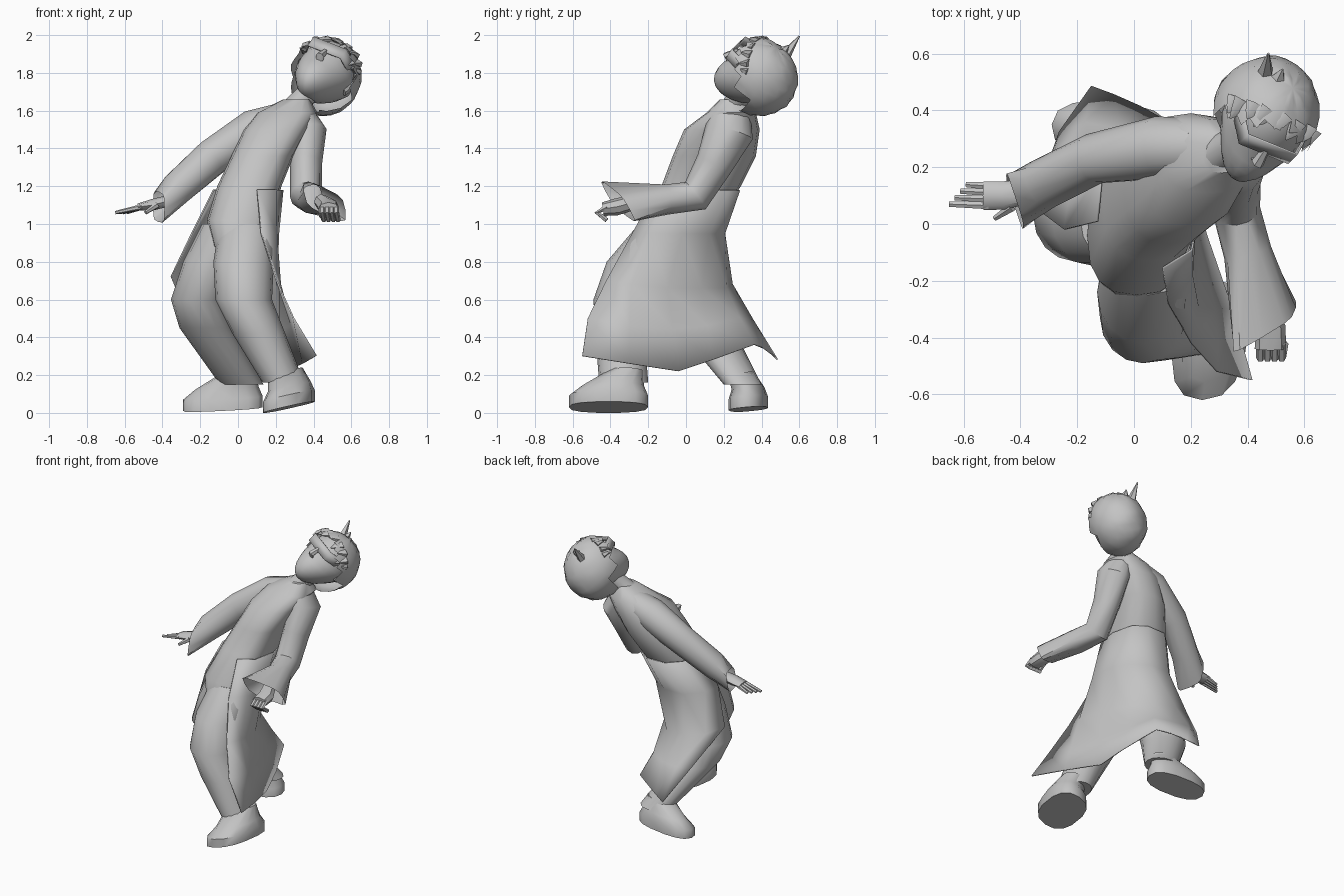
import bpy, bmesh, random
from math import cos, sin, pi, radians
from mathutils import Vector, Matrix

random.seed(4)
if "Cube" in bpy.data.objects:
    bpy.data.objects.remove(bpy.data.objects["Cube"])

CLAY = (.55, .55, .55, 1)
clay = bpy.data.materials.new("clay grey")
clay.use_nodes = True
clay.diffuse_color = CLAY
clay.node_tree.nodes["Principled BSDF"].inputs["Base Color"].default_value = CLAY


def finish(name, bm, thickness=0, angle=40):
    """Turn a bmesh into a smooth shaded object, optionally thickened."""
    bmesh.ops.recalc_face_normals(bm, faces=bm.faces)
    mesh = bpy.data.meshes.new(name)
    bm.to_mesh(mesh)
    bm.free()
    mesh.materials.append(clay)
    obj = bpy.data.objects.new(name, mesh)
    bpy.context.collection.objects.link(obj)
    bpy.ops.object.select_all(action='DESELECT')
    obj.select_set(True)
    bpy.context.view_layer.objects.active = obj
    bpy.ops.object.shade_smooth_by_angle(angle=radians(angle))
    if thickness:
        solid = obj.modifiers.new("thickness", 'SOLIDIFY')
        solid.thickness = thickness


def rim_point(center, a, b, t, power):
    """Point at angle t on an ellipse; power below one is boxier."""
    def soft(v):
        return abs(v) ** power * (1 if v > 0 else -1)
    return Vector(center) + a * soft(cos(t)) + b * soft(sin(t))


def ring(center, a, b, sides=12, power=1.0):
    return [rim_point(center, a, b, 2 * pi * i / sides, power) for i in range(sides)]


def loft(bm, rings, closed=True, end_cap=True):
    """Bridge successive rings; closed rings also get end caps."""
    rows = [[bm.verts.new(p) for p in r] for r in rings]
    count = len(rows[0])
    for low, high in zip(rows, rows[1:]):
        for i in range(count if closed else count - 1):
            j = (i + 1) % count
            bm.faces.new((low[i], low[j], high[j], high[i]))
    if closed:
        bm.faces.new(rows[0])
        if end_cap:
            bm.faces.new(rows[-1])


def stack(name, rows, power=1.0):
    """Body part from horizontal sections: x, y, z, half width, half depth."""
    bm = bmesh.new()
    loft(bm, [ring((x, y, z), X * w, Y * d, 16, power) for x, y, z, w, d in rows])
    finish(name, bm)


def tube(bm, path, ref, sides=10, cuff=None):
    """Limb along (position, radius along ref, other radius), with an optional open square cuff."""
    points = [Vector(p[0]) for p in path]
    rings = []
    for i, (_, ra, rb) in enumerate(path):
        along = (points[min(i + 1, len(points) - 1)] - points[max(i - 1, 0)]).normalized()
        u = (ref - along * ref.dot(along)).normalized()
        rings.append(ring(points[i], u * ra, along.cross(u) * rb, sides))
    if cuff:
        center, a, b = map(Vector, cuff)
        rings.append(ring(center, a, b, sides, .5))
    loft(bm, rings, end_cap=not cuff)


def sheet(name, rows, thickness=.008):
    bm = bmesh.new()
    loft(bm, [[Vector(p) for p in row] for row in rows], closed=False)
    finish(name, bm, thickness)


X, Y, Z = Vector((1, 0, 0)), Vector((0, 1, 0)), Vector((0, 0, 1))

# Upper coat, leaning back from the hips to the collar
stack("coat_body", [
    (.01, -.08, .88, .14, .19), (.01, -.04, 1.02, .175, .21), (.06, .08, 1.2, .17, .21),
    (.13, .15, 1.36, .165, .22), (.2, .19, 1.5, .17, .2), (.26, .24, 1.59, .16, .13),
    (.31, .25, 1.66, .07, .07)], power=.78)

# Open skirt of the coat, from the left front edge round the back to the right
waist = [rim_point((.053, .065, 1.18), X * .18, Y * .22, radians(t), .78)
         for t in (-80, -40, 0, 40, 75, 110, 150, 190)]
sheet("coat_skirt", [
    waist,
    [(.12, -.28, .95), (.2, -.18, .95), (.21, -.02, .95), (.15, .12, .95),
     (.03, .2, .95), (-.12, .2, .95), (-.22, .1, .95), (-.24, -.02, .95)],
    [(.2, -.42, .7), (.22, -.29, .68), (.2, -.1, .66), (.11, .08, .66),
     (0, .21, .66), (-.15, .24, .68), (-.29, .19, .7), (-.35, .06, .72)],
    [(.29, -.52, .5), (.28, -.3, .46), (.22, -.07, .44), (.15, .11, .46),
     (.06, .28, .5), (-.05, .33, .49), (-.17, .35, .49), (-.26, .32, .49)],
    [(.41, -.55, .3), (.34, -.3, .26), (.25, -.04, .22), (.2, .14, .28),
     (.11, .36, .36), (.02, .41, .34), (-.07, .45, .31), (-.15, .48, .28)]])

# Trouser legs, bent at the knees
stack("right_trouser_leg", [
    (-.04, .02, 1, .15, .17), (-.13, .02, .8, .16, .17), (-.21, .03, .6, .145, .16),
    (-.17, .1, .45, .14, .15), (.02, .3, .15, .115, .1)])
stack("left_trouser_leg", [
    (.05, -.1, 1, .15, .15), (.03, -.24, .8, .16, .18), (.03, -.33, .6, .15, .16),
    (.11, -.35, .42, .14, .13), (.24, -.33, .16, .11, .13)])


# Shoes: sole, welt, instep and ankle sections
def shoe(name, sole, toe, side, ankle):
    sole, toe, side, ankle = map(Vector, (sole, toe, side, ankle))
    bm = bmesh.new()
    loft(bm, [ring(sole, toe, side, 14, .8),
              ring(sole + Z * .06, toe, side, 14, .8),
              ring(sole + Z * .11 - toe * .1, toe * .8, side * .85, 14),
              ring(ankle, toe * .45, side * .7, 14)])
    finish(name, bm, angle=50)


shoe("left_shoe", (.27, -.41, .03), (-.03, -.21, 0), (.13, 0, .03), (.25, -.32, .22))
shoe("right_shoe", (-.08, .33, .02), (-.21, .02, -.01), (.01, .1, .01), (0, .29, .21))

# Sleeves with wide open cuffs
bm = bmesh.new()
tube(bm, [((.22, .27, 1.56), .08, .1), ((.09, .27, 1.5), .11, .11),
          ((-.14, .23, 1.35), .1, .09), ((-.32, .14, 1.19), .09, .09)], Z, 12,
     cuff=((-.42, .08, 1.09), (0, .02, .08), (-.03, .09, .01)))
finish("right_sleeve", bm)
bm = bmesh.new()
tube(bm, [((.32, .24, 1.6), .07, .1), ((.37, .23, 1.49), .1, .13),
          ((.36, .15, 1.32), .085, .1), ((.36, .05, 1.15), .085, .09),
          ((.4, -.1, 1.13), .085, .08)], X, 12,
     cuff=((.46, -.36, 1.12), (.11, .065, -.05), (-.01, -.04, .075)))
finish("left_sleeve", bm)

# Open right hand and curled left hand
bm = bmesh.new()
tube(bm, [((-.34, .12, 1.13), .03, .04), ((-.46, .1, 1.1), .03, .05),
          ((-.53, .1, 1.09), .018, .05)], Z, 8)
for i in range(4):
    tube(bm, [((-.51, .065 + .023 * i, 1.09), .015, .015),
              ((-.65 + .02 * i, .07 + .023 * i, 1.06), .009, .011)], Z, 6)
tube(bm, [((-.43, .06, 1.1), .018, .018), ((-.49, .02, 1.06), .01, .01)], Z, 6)
finish("right_hand", bm)
bm = bmesh.new()
tube(bm, [((.44, -.26, 1.12), .04, .04), ((.48, -.37, 1.09), .055, .045),
          ((.48, -.44, 1.08), .055, .035)], X, 8)
for i in range(4):
    x = .445 + .025 * i
    tube(bm, [((x, -.42, 1.09), .016, .016), ((x, -.47, 1.06), .016, .016),
              ((x + .01, -.42, 1.02), .014, .014)], X, 6)
tube(bm, [((.44, -.37, 1.09), .018, .018), ((.44, -.44, 1.04), .012, .012)], X, 6)
finish("left_hand", bm)

# Neck
bm = bmesh.new()
tube(bm, [((.3, .25, 1.61), .07, .07), ((.35, .28, 1.67), .06, .06),
          ((.41, .34, 1.74), .06, .06)], X, 12)
finish("neck", bm)

# Head frame: local x across, y out of the face, z to the crown
crown = Vector((.48, .48, .73)).normalized()
face = Vector((-.1, -.8, .59))
face = (face - crown * face.dot(crown)).normalized()
head = Matrix((face.cross(crown), face, crown)).transposed().to_4x4()
head.translation = (.46, .38, 1.78)

# Face with a narrowing jaw, nose, lips and ears
bm = bmesh.new()
bmesh.ops.create_uvsphere(bm, u_segments=20, v_segments=14, radius=1)
for v in bm.verts:
    v.co = Vector((v.co.x * .16, v.co.y * .175, v.co.z * .205))
    drop = max(0, -v.co.z)
    v.co.x *= 1 - 1.6 * drop
    v.co.y += .5 * drop
tube(bm, [(Vector((0, .165, .06)), .012, .012), (Vector((0, .2, -.01)), .024, .022),
          (Vector((0, .17, -.03)), .02, .01)], X, 6)
tube(bm, [(Vector((-.04, .17, -.08)), .01, .006), (Vector((0, .187, -.08)), .014, .012),
          (Vector((.04, .17, -.08)), .01, .006)], Z, 6)
for side in (-1, 1):
    tube(bm, [(Vector((.145 * side, 0, -.05)), .025, .012),
              (Vector((.165 * side, -.01, .04)), .03, .015)], Y, 6)
bm.transform(head)
finish("face", bm)

# Hair cap with the face opening removed, then tufts along the hairline
bm = bmesh.new()
bmesh.ops.create_uvsphere(bm, u_segments=24, v_segments=16, radius=1)
for v in bm.verts:
    v.co = Vector((v.co.x * .19, v.co.y * .22, v.co.z * .21)) * random.uniform(.97, 1.01)
opening = []
for f in bm.faces:
    c = f.calc_center_median()
    if (c.y > .06 and c.z < .16 - 4 * c.x * c.x) or (c.y > -.03 and c.z < -.05):
        opening.append(f)
bmesh.ops.delete(bm, geom=opening, context='FACES')
for i in range(9):
    t = pi * i / 8
    root = Vector((.155 * cos(t), .04 + .06 * sin(t), .08 + .09 * sin(t)))
    tip = root + Vector((random.uniform(-.03, .03), .05, -.03 - .03 * (i % 2)))
    tube(bm, [(root, .035, .02), (root.lerp(tip, .5) + Y * .01, .022, .01), (tip, .003, .003)], X, 5)
for root, tip in (((.09, -.05, .16), (.14, -.05, .27)), ((.05, -.03, .18), (.06, -.04, .23))):
    tube(bm, [(Vector(root), .03, .03), (Vector(tip), .004, .004)], X, 5)
bm.transform(head)
finish("hair", bm, angle=50)

# Wide glasses: a flat front with two temples
outline = [(-.155, .02), (-.1, .185), (.1, .185), (.155, .02)]
sheet("glasses", [[head @ Vector((x, y, z)) for x, y in outline] for z in (.03, .095)])
